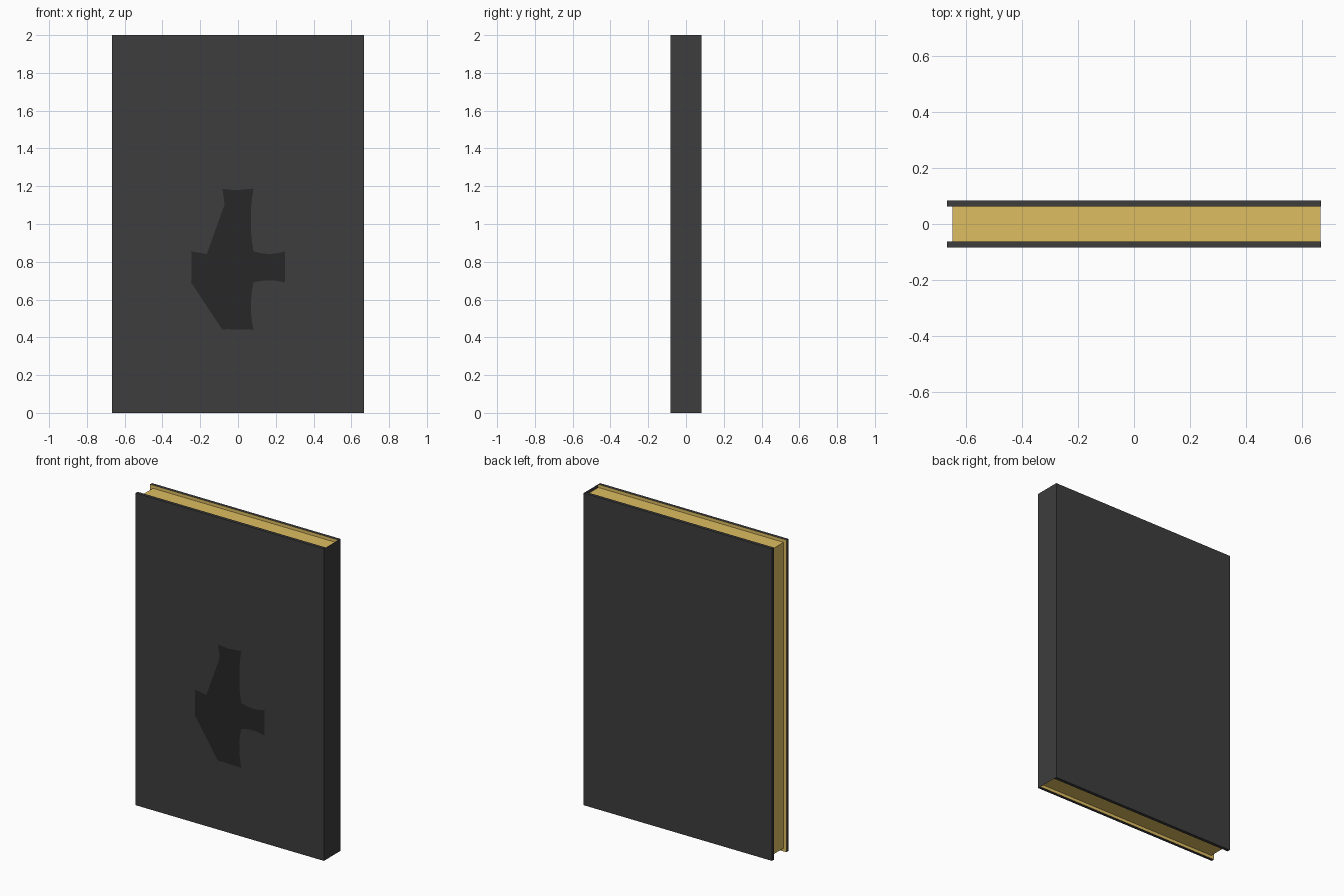
import bpy, bmesh

if "Cube" in bpy.data.objects:
    bpy.data.objects.remove(bpy.data.objects["Cube"])

W, D, H = 0.667, 0.083, 2.0      # half width, half depth, height
T = 0.02                         # cover thickness and page recess


def material(name, rgb):
    m = bpy.data.materials.new(name)
    m.diffuse_color = (*rgb, 1)
    m.use_nodes = True
    m.node_tree.nodes["Principled BSDF"].inputs["Base Color"].default_value = m.diffuse_color
    return m


DARK = material("dark_cover", (0.047, 0.047, 0.047))
GOLD = material("gold_pages", (0.73, 0.51, 0.12))
BLACK = material("emblem_black", (0.02, 0.02, 0.02))


def finish(name, bm, *mats):
    me = bpy.data.meshes.new(name)
    bm.to_mesh(me)
    bm.free()
    for m in mats:
        me.materials.append(m)
    ob = bpy.data.objects.new(name, me)
    bpy.context.collection.objects.link(ob)
    return ob


def box(lo, hi):
    bm = bmesh.new()
    bmesh.ops.create_cube(bm, size=1)
    for v in bm.verts:
        v.co = [(a + b) / 2 + c * (b - a) for a, b, c in zip(lo, hi, v.co)]
    bm.normal_update()
    return bm


# Covers, with gold lining on the inner faces
for name, s in (("front_cover", -1), ("back_cover", 1)):
    y0, y1 = sorted((s * D, s * (D - T)))
    bm = box((-W, y0, 0), (W, y1, H))
    for f in bm.faces:
        if f.normal.y * s < -0.5:
            f.material_index = 1
    finish(name, bm, DARK, GOLD)

# Page block, recessed at the top, bottom and fore edge
finish("pages", box((-W + T, -D + T, T), (W - 0.002, D - T, H - T)), GOLD)

# Thin spine sheet between the covers
bm = bmesh.new()
bm.faces.new([bm.verts.new((W, y, z)) for y, z in
              ((-D + T, 0), (D - T, 0), (D - T, H), (-D + T, H))])
finish("spine", bm, DARK)

# Cross emblem: right half outline as (x, z, sag of the edge that follows)
half = [(0.082, 0.44, 0.014), (0.082, 0.69, 0.012), (0.248, 0.69, 0.003),
        (0.248, 0.855, 0.014), (0.082, 0.855, 0.015), (0.082, 1.187, 0.007)]
corners = half + [(-half[i][0], half[i][1], half[i - 1][2]) for i in range(5, -1, -1)]
corners[-1] = (-half[0][0], half[0][1], 0.007)
N = 8
outline = []
for i, (x0, z0, sag) in enumerate(corners):
    x1, z1, _ = corners[(i + 1) % len(corners)]
    dx, dz = x1 - x0, z1 - z0
    length = (dx * dx + dz * dz) ** 0.5
    for k in range(N):
        t = k / N
        b = 4 * t * (1 - t) * sag / length
        outline.append((x0 + dx * t - dz * b, z0 + dz * t + dx * b))
bm = bmesh.new()
face = bm.faces.new([bm.verts.new((x, -D - 0.001, z)) for x, z in outline])
bmesh.ops.triangulate(bm, faces=[face])
finish("cross_emblem", bm, BLACK)
